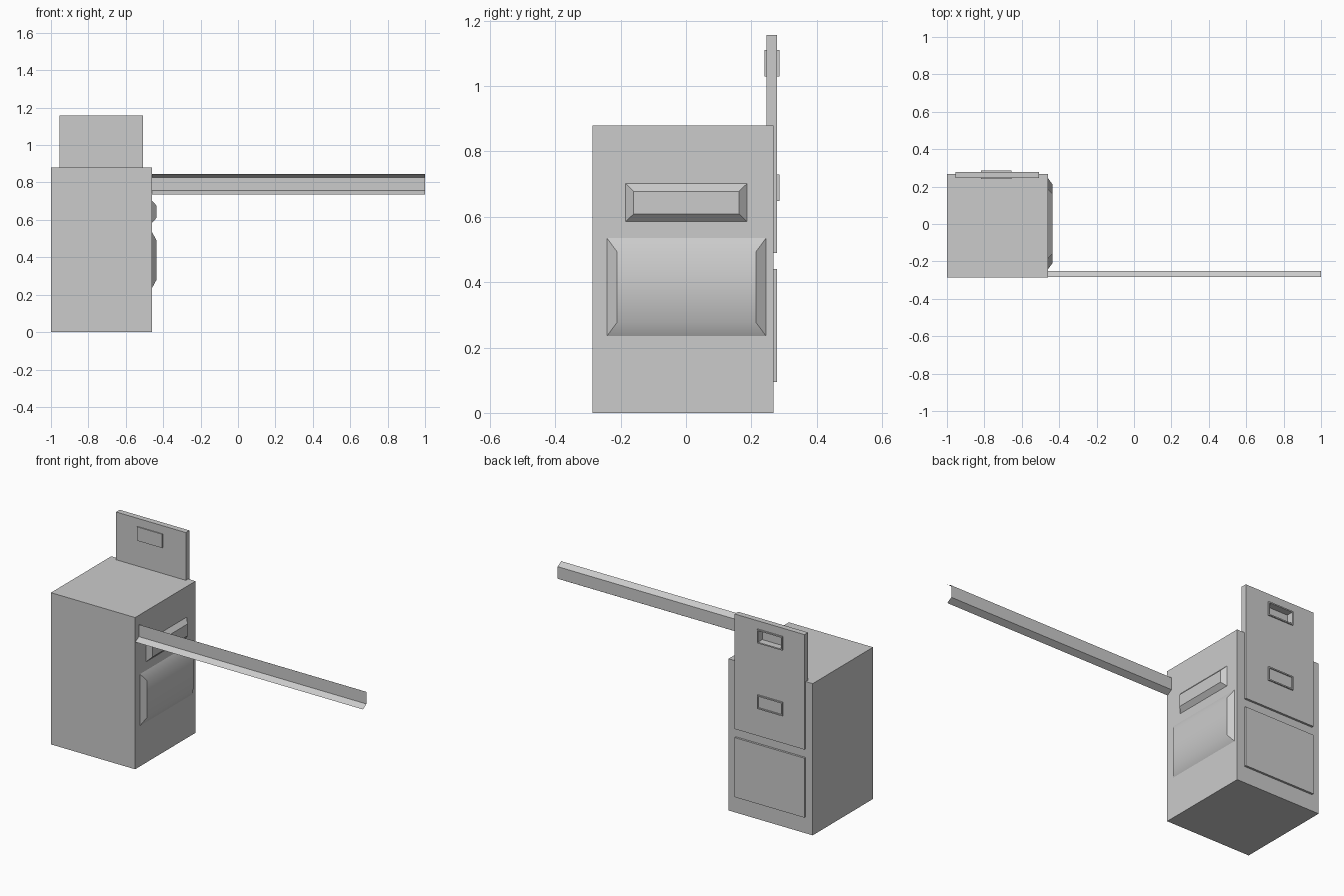
import bpy, bmesh

default = bpy.data.objects.get("Cube")
if default:
    bpy.data.objects.remove(default, do_unlink=True)

grey = bpy.data.materials.new("plain grey")
grey.use_nodes = True
colour = (0.6, 0.6, 0.6, 1)
grey.diffuse_color = colour
grey.node_tree.nodes["Principled BSDF"].inputs["Base Color"].default_value = colour


def add_object(name, bm):
    mesh = bpy.data.meshes.new(name)
    bm.to_mesh(mesh)
    bm.free()
    mesh.materials.append(grey)
    ob = bpy.data.objects.new(name, mesh)
    bpy.context.collection.objects.link(ob)
    return ob


def box_mesh(x, y, z):
    bm = bmesh.new()
    for v in bmesh.ops.create_cube(bm, size=1)["verts"]:
        v.co = [lo + (c + 0.5) * (hi - lo) for c, (lo, hi) in zip(v.co, (x, y, z))]
    return bm


def box(name, x, y, z):
    return add_object(name, box_mesh(x, y, z))


def tray(name, x, y, z, rim, depth):
    """Box whose back (+y) face is inset and pushed inwards."""
    bm = box_mesh(x, y, z)
    bm.normal_update()
    back = max(bm.faces, key=lambda f: f.normal.y)
    bmesh.ops.inset_region(bm, faces=[back], thickness=rim)
    wall = bmesh.ops.extrude_discrete_faces(bm, faces=[back])["faces"][0]
    for v in wall.verts:
        v.co.y -= depth
    return add_object(name, bm)


def raised_panel(name, y, z, edge_y, edge_z):
    """Box on the right face, tapering outwards."""
    x = (-0.47, -0.437)
    bm = box_mesh((-0.46, x[1]), y, z)
    cy, cz = sum(y) / 2, sum(z) / 2
    for v in bm.verts:
        if v.co.x > -0.45:
            v.co.y += edge_y if v.co.y < cy else -edge_y
            v.co.z += edge_z if v.co.z < cz else -edge_z
    base = [f for f in bm.faces if all(v.co.x < -0.45 for v in f.verts)]
    bmesh.ops.delete(bm, geom=base, context="FACES_ONLY")
    return add_object(name, bm)


# Cabinet body
box("cabinet", (-1, -0.46), (-0.286, 0.267), (0, 0.88))

# Side details: flat slot cover and softly shaded hatch
raised_panel("side_slot_cover", (-0.185, 0.187), (0.585, 0.702), 0.025, 0.024)
hatch = raised_panel("side_hatch", (-0.242, 0.245), (0.235, 0.535), 0.031, 0.042)
bpy.ops.object.select_all(action="DESELECT")
hatch.select_set(True)
bpy.context.view_layer.objects.active = hatch
bpy.ops.object.shade_smooth_by_angle(angle=0.6)

# Rear panels; the tall one slides up beyond the cabinet
panel_x, handle_x = (-0.955, -0.507), (-0.817, -0.655)
box("lower_rear_panel", panel_x, (0.25, 0.279), (0.095, 0.44))
tall = box("upper_rear_panel", panel_x, (0.246, 0.279), (0.49, 1.157))

# Opening through the tall panel for the upper handle
cutter = box("handle_cutter", handle_x, (0.2, 0.3), (1.03, 1.11))
cut = tall.modifiers.new("opening", "BOOLEAN")
cut.object = cutter
cut.operation = "DIFFERENCE"
cut.solver = "EXACT"
cutter.hide_render = True
cutter.display_type = "WIRE"
bpy.context.view_layer.objects.active = tall
bpy.ops.object.modifier_apply(modifier="opening")
bpy.data.objects.remove(cutter, do_unlink=True)

# Recessed handles
tray("upper_handle", handle_x, (0.24, 0.286), (1.03, 1.11), 0.01, 0.04)
tray("lower_handle", handle_x, (0.27, 0.286), (0.649, 0.729), 0.01, 0.006)

# Barrier arm: open channel of folded sheet
bm = bmesh.new()
profile = [(-0.284, 0.737), (-0.251, 0.756), (-0.251, 0.826), (-0.284, 0.845)]
ends = [[bm.verts.new((x, y, z)) for y, z in profile] for x in (-0.46, 1)]
for i in range(len(profile) - 1):
    bm.faces.new((ends[0][i], ends[1][i], ends[1][i + 1], ends[0][i + 1]))
add_object("barrier_arm", bm)
